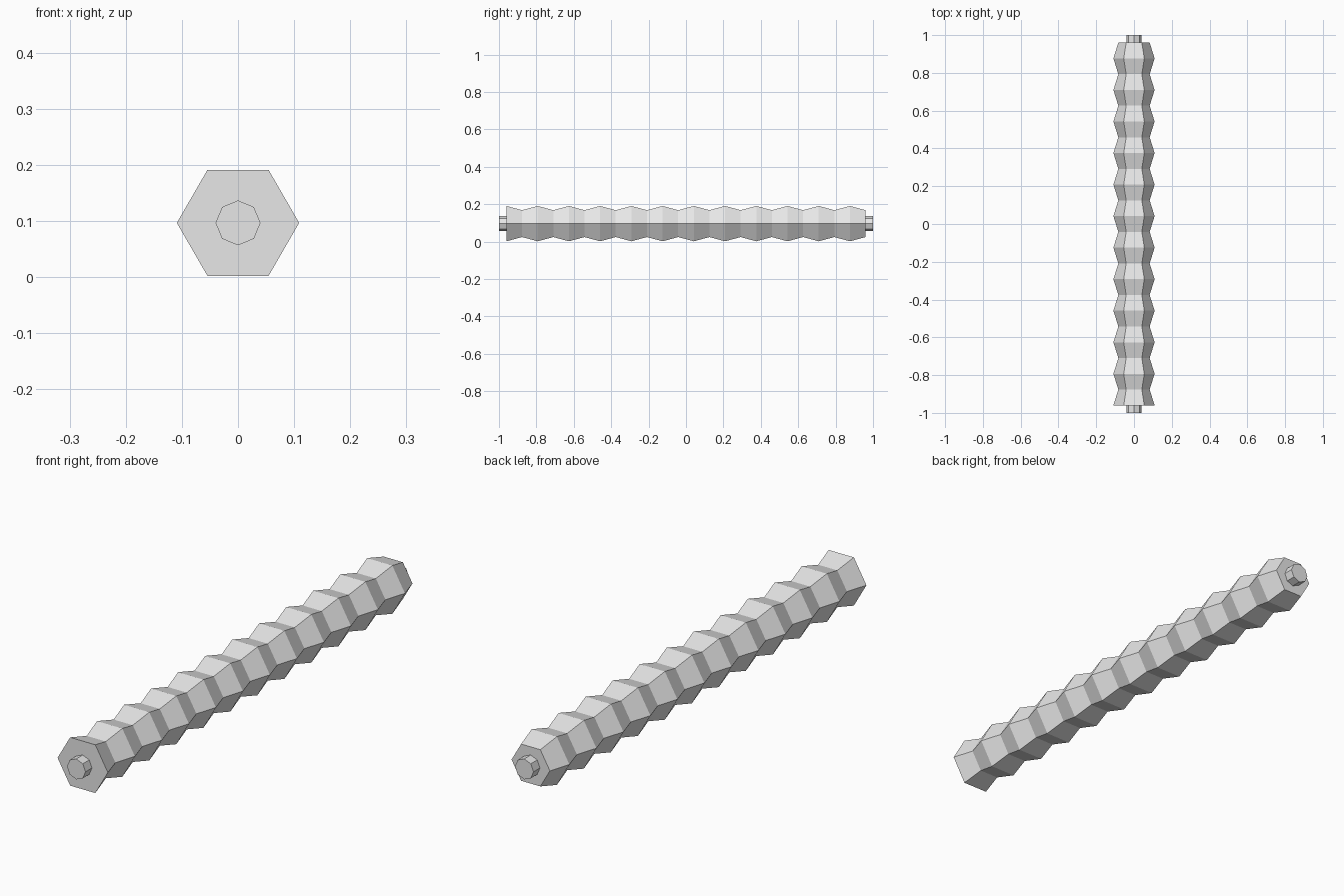
import bpy, bmesh, math

if "Cube" in bpy.data.objects:
    bpy.data.objects.remove(bpy.data.objects["Cube"])

AXIS_Z = 0.0965
END_Y = 0.96

grey = bpy.data.materials.new("light_grey")
grey.diffuse_color = (0.8, 0.8, 0.8, 1)
grey.use_nodes = True
grey.node_tree.nodes["Principled BSDF"].inputs["Base Color"].default_value = grey.diffuse_color


def lathe_along_y(name, rings, sides):
    """Closed faceted body through (y, radius) rings, first corner at +x."""
    bm = bmesh.new()
    loops = []
    for y, r in rings:
        angles = [2 * math.pi * i / sides for i in range(sides)]
        loops.append([bm.verts.new((r * math.cos(a), y, AXIS_Z + r * math.sin(a)))
                      for a in angles])
    for a, b in zip(loops, loops[1:]):
        for i in range(sides):
            j = (i + 1) % sides
            bm.faces.new((a[i], a[j], b[j], b[i]))
    bm.faces.new(loops[0])
    bm.faces.new(loops[-1])
    bmesh.ops.recalc_face_normals(bm, faces=bm.faces[:])
    mesh = bpy.data.meshes.new(name)
    bm.to_mesh(mesh)
    bm.free()
    mesh.materials.append(grey)
    obj = bpy.data.objects.new(name, mesh)
    bpy.context.collection.objects.link(obj)
    return obj


# Ribbed hexagonal body: ridges and grooves alternate, ending on a groove at the back
SEGMENTS = 23
body_rings = [(-END_Y + 2 * END_Y * k / SEGMENTS, 0.083 if k % 2 else 0.109)
              for k in range(SEGMENTS + 1)]
lathe_along_y("ribbed_body", body_rings, 6)

# Octagonal axle sticking out at both ends
lathe_along_y("axle", [(-1, 0.04), (1, 0.04)], 8)
